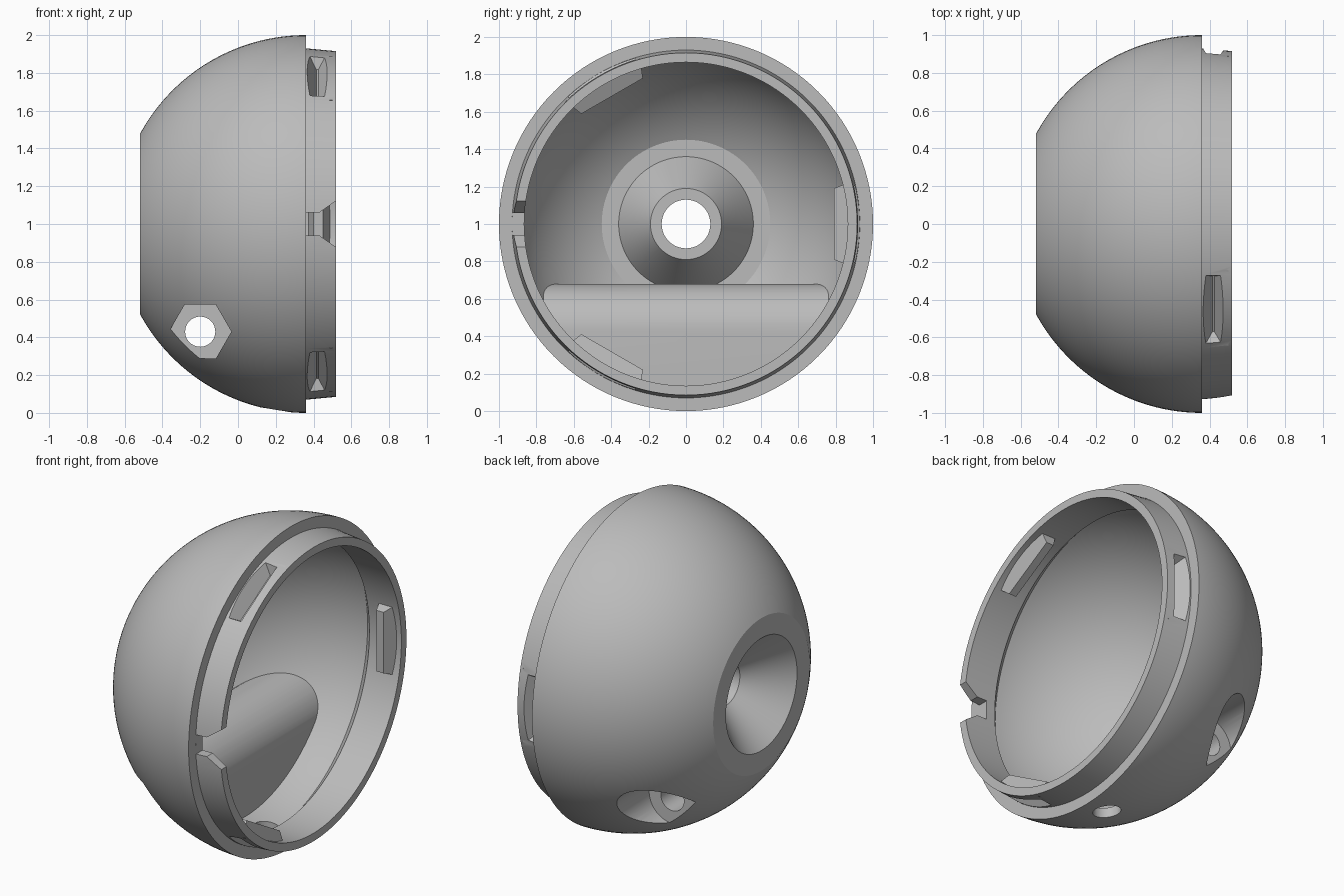
import bpy, bmesh, math
from mathutils import Matrix, Vector

if "Cube" in bpy.data.objects:
    bpy.data.objects.remove(bpy.data.objects["Cube"], do_unlink=True)

CENTRE = Vector((0.36, 0, 1))
OUTER, INNER = 1.0, 0.94

grey = bpy.data.materials.new("light_grey")
grey.use_nodes = True
grey.diffuse_color = (0.5, 0.5, 0.5, 1)
grey.node_tree.nodes["Principled BSDF"].inputs["Base Color"].default_value = (0.5, 0.5, 0.5, 1)


def finish(name, bm):
    bmesh.ops.recalc_face_normals(bm, faces=bm.faces)
    mesh = bpy.data.meshes.new(name)
    bm.to_mesh(mesh)
    bm.free()
    mesh.materials.append(grey)
    obj = bpy.data.objects.new(name, mesh)
    bpy.context.collection.objects.link(obj)
    return obj


def revolve(name, profile, steps=128):
    """Closed (x, radius) profile turned about the shell axis."""
    bm = bmesh.new()
    rings = []
    for i in range(steps):
        a = math.tau * i / steps
        rings.append([bm.verts.new((x, r * math.cos(a), 1 + r * math.sin(a))) for x, r in profile])
    n = len(profile)
    for i in range(steps):
        p, q = rings[i], rings[(i + 1) % steps]
        for j in range(n):
            k = (j + 1) % n
            bm.faces.new((p[j], p[k], q[k], q[j]))
    return finish(name, bm)


def arc(radius, x_from, x_to, steps):
    a = math.acos((x_from - CENTRE.x) / radius)
    b = math.acos((x_to - CENTRE.x) / radius)
    angles = [a + (b - a) * i / steps for i in range(steps + 1)]
    return [(CENTRE.x + radius * math.cos(t), radius * math.sin(t)) for t in angles]


def prism(name, outline, y0, y1):
    """Extrude an (x, z) outline along y."""
    bm = bmesh.new()
    a = [bm.verts.new((x, y0, z)) for x, z in outline]
    b = [bm.verts.new((x, y1, z)) for x, z in outline]
    bm.faces.new(a)
    bm.faces.new(b)
    for i in range(len(a)):
        j = (i + 1) % len(a)
        bm.faces.new((a[i], a[j], b[j], b[i]))
    return finish(name, bm)


def polygon(x, z, r, sides):
    return [(x + r * math.cos(math.tau * i / sides), z + r * math.sin(math.tau * i / sides))
            for i in range(sides)]


def wedge(name, angle, base, top):
    """Tapered bar on the lip; base and top are (radius, x0, x1, half length)."""
    bm = bmesh.new()
    turn = Matrix.Rotation(angle, 4, 'X')
    for r, x0, x1, h in (base, top):
        for x, z in ((x0, -h), (x1, -h), (x1, h), (x0, h)):
            bm.verts.new(turn @ Vector((x, r, z)) + Vector((0, 0, 1)))
    bmesh.ops.convex_hull(bm, input=bm.verts)
    return finish(name, bm)


def combine(target, tool, operation):
    mod = target.modifiers.new(operation, 'BOOLEAN')
    mod.operation, mod.solver, mod.object = operation, 'EXACT', tool
    bpy.context.view_layer.objects.active = target
    bpy.ops.object.modifier_apply(modifier=mod.name)
    bpy.data.objects.remove(tool, do_unlink=True)


# Hollow dome with stepped lip and conical socket
profile = [(0.52, 0.865), (0.52, 0.915), (0.36, 0.93)]
profile += arc(OUTER, 0.36, -0.52, 40)
profile += [(-0.52, 0.35), (-0.28, 0.13), (-0.21, 0.13), (-0.21, 0.19), (-0.465, 0.36)]
profile += arc(INNER, -0.465, 0.24, 34)
profile += [(0.3, 0.865)]
shell = revolve("dome_shell", profile)

# Crosswise bolt housing, trimmed to the wall
BOLT_X, BOLT_Z, HOUSING = -0.2, 0.43, 0.25
outline = [(BOLT_X + HOUSING * math.cos(math.pi * i / 32), BOLT_Z + HOUSING * math.sin(math.pi * i / 32))
           for i in range(33)]
outline += [(BOLT_X - HOUSING, 0), (BOLT_X + HOUSING, 0)]
housing = prism("bolt_housing", outline, -1, 1)
bm = bmesh.new()
bmesh.ops.create_uvsphere(bm, u_segments=96, v_segments=64, radius=0.965,
                          matrix=Matrix.Translation(CENTRE) @ Matrix.Rotation(math.pi / 2, 4, 'Y'))
combine(housing, finish("trim_ball", bm), 'INTERSECT')
combine(shell, housing, 'UNION')

# Snap catches: ridges inside the lip, grooves outside
for i in range(3):
    angle = math.tau * i / 3
    combine(shell, wedge("catch", angle, (0.89, 0.365, 0.5, 0.23), (0.79, 0.4, 0.45, 0.19)), 'UNION')
    combine(shell, wedge("groove", angle, (0.94, 0.36, 0.485, 0.23), (0.845, 0.415, 0.425, 0.17)), 'DIFFERENCE')

# Bolt hole, hexagonal nut pocket and round head pocket
combine(shell, prism("bolt_hole", polygon(BOLT_X, BOLT_Z, 0.08, 32), -1, 1), 'DIFFERENCE')
combine(shell, prism("nut_pocket", polygon(BOLT_X, BOLT_Z, 0.165, 6), -1, -0.42), 'DIFFERENCE')
combine(shell, prism("head_pocket", polygon(BOLT_X, BOLT_Z, 0.16, 48), 0.42, 1), 'DIFFERENCE')

# Drain hole through the underside
bm = bmesh.new()
bmesh.ops.create_cone(bm, cap_ends=True, segments=32, radius1=0.08, radius2=0.08, depth=0.5,
                      matrix=Matrix.Translation((0.2, 0, 0.05)))
combine(shell, finish("drain_hole", bm), 'DIFFERENCE')

# Flared keying notch in the lip
notch = [(0.361, 0.94), (0.43, 0.94), (0.53, 0.87), (0.53, 1.13), (0.43, 1.06), (0.361, 1.06)]
combine(shell, prism("lip_notch", notch, -1.1, -0.7), 'DIFFERENCE')

bpy.ops.object.select_all(action='DESELECT')
shell.select_set(True)
bpy.context.view_layer.objects.active = shell
bpy.ops.object.shade_smooth_by_angle(angle=math.radians(20))
